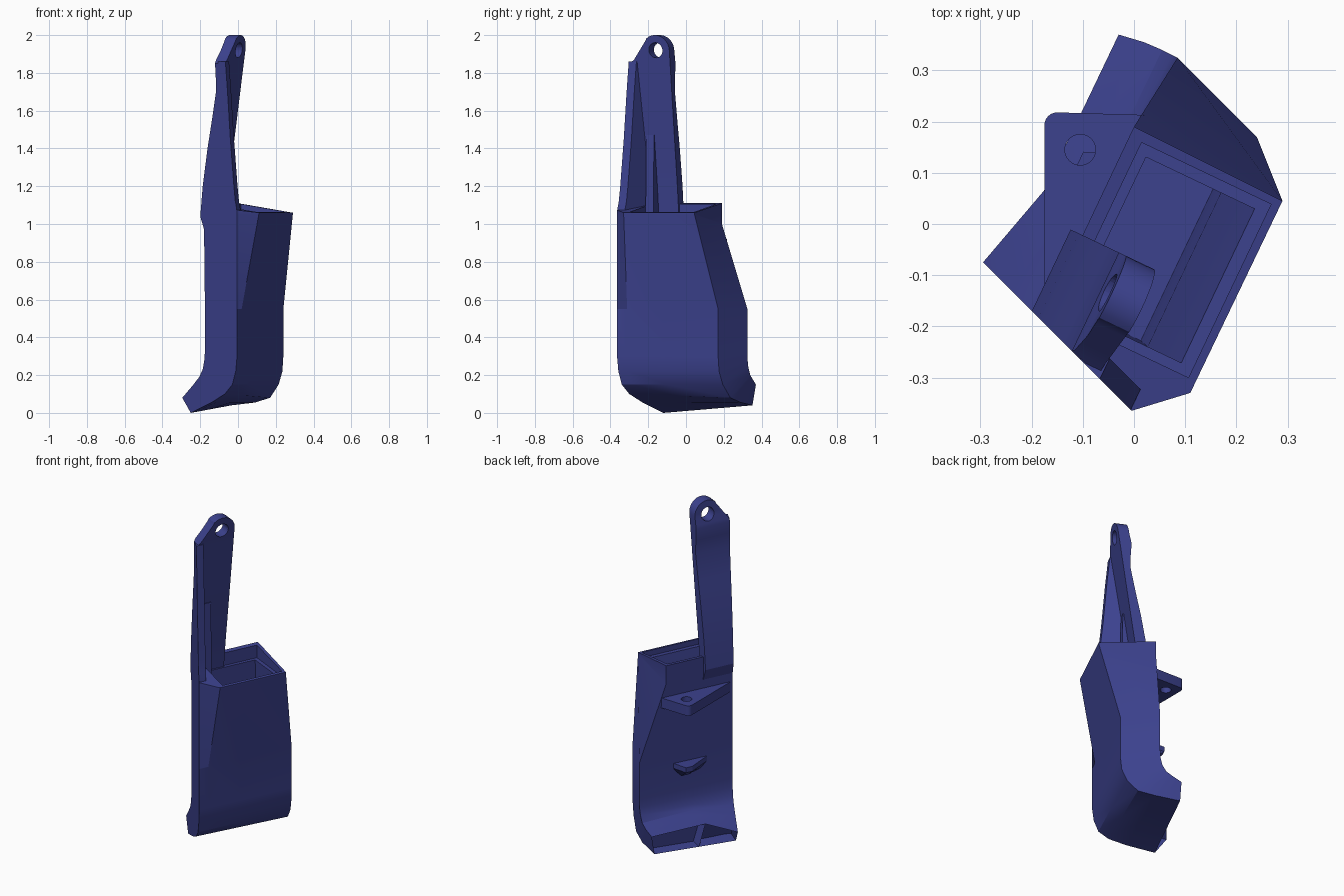
import bpy, bmesh, math
from mathutils import Vector

cube = bpy.data.objects.get("Cube")
if cube:
    bpy.data.objects.remove(cube, do_unlink=True)

blue = bpy.data.materials.new("navy_blue")
blue.use_nodes = True
COLOUR = (0.045, 0.054, 0.27, 1)
blue.diffuse_color = COLOUR
blue.node_tree.nodes["Principled BSDF"].inputs["Base Color"].default_value = COLOUR

# Inlet axes: u along the long side, v out through the front wall
U = Vector((0.43, 0.903, 0))
V = Vector((0.903, -0.43, 0))


def uvz(u, v, z):
    return U * u + V * v + Vector((0, 0, z))


def side_u(v):
    """u on the flat mounting side, where x + y = -0.37"""
    return -(0.37 + 0.473 * v) / 1.333


def table(pairs, z):
    """Linear lookup of a value by height"""
    for (z0, a), (z1, b) in zip(pairs, pairs[1:]):
        if z <= z1:
            return a + (b - a) * max(0, z - z0) / (z1 - z0)
    return pairs[-1][1]


def finish(bm, name, smooth=True):
    bmesh.ops.recalc_face_normals(bm, faces=bm.faces)
    mesh = bpy.data.meshes.new(name)
    bm.to_mesh(mesh)
    bm.free()
    mesh.materials.append(blue)
    ob = bpy.data.objects.new(name, mesh)
    bpy.context.collection.objects.link(ob)
    if smooth:
        activate(ob)
        bpy.ops.object.shade_smooth_by_angle(angle=math.radians(25))
    return ob


def activate(ob):
    bpy.ops.object.select_all(action="DESELECT")
    ob.select_set(True)
    bpy.context.view_layer.objects.active = ob


def loft(rings, cap_end=True):
    """Skin a row of equal rings; returns the bmesh and last ring"""
    bm = bmesh.new()
    rows = [[bm.verts.new(p) for p in r] for r in rings]
    n = len(rows[0])
    for a, b in zip(rows, rows[1:]):
        for i in range(n):
            j = (i + 1) % n
            bm.faces.new((a[i], a[j], b[j], b[i]))
    bm.faces.new(rows[0])
    if cap_end:
        bm.faces.new(rows[-1])
    return bm, rows[-1]


def cut(ob, cutter):
    mod = ob.modifiers.new("cut", "BOOLEAN")
    mod.operation = "DIFFERENCE"
    mod.solver = "EXACT"
    mod.object = cutter
    cutter.hide_render = True
    activate(ob)
    bpy.ops.object.modifier_apply(modifier=mod.name)
    bpy.data.objects.remove(cutter, do_unlink=True)
    bpy.ops.object.shade_smooth_by_angle(angle=math.radians(25))


def cylinder(name, centre, axis, radius, depth):
    bm = bmesh.new()
    bmesh.ops.create_cone(bm, cap_ends=True, segments=32, radius1=radius,
                          radius2=radius, depth=depth)
    bm.transform(axis.to_track_quat("Z", "Y").to_matrix().to_4x4())
    bmesh.ops.translate(bm, verts=bm.verts, vec=centre)
    return finish(bm, name, False)


# Duct: sloped rectangular inlet, tapered walls, curved elbow
A, B, C = Vector((-.18, -.19, 0)), Vector((-.005, -.365, 0)), Vector((.11, -.33, 0))
D, E = Vector((.29, .045, 0)), Vector((0, .19, 0))
inlet = [B, C, C.lerp(D, .4), D, E, E.lerp(A, .55), A]
top = [p + Vector((0, 0, 1.06 + (.24 - p.dot(V)) * .156)) for p in inlet]
collar = [p + Vector((0, 0, 1.05 if i < 4 else 1.0)) for i, p in enumerate(inlet)]

# Four elbow edges: front and back walls at the mounting and far sides
front_near = [(-.005, -.365, .55), (-.005, -.365, .3), (-.012, -.358, .22),
              (-.03, -.34, .15), (-.07, -.30, .1), (-.14, -.23, .055), (-.25, -.12, 0)]
front_far = [(.24, .17, .55), (.24, .17, .3), (.235, .175, .22),
             (.215, .195, .15), (.17, .235, .08), (.09, .29, .055), (-.035, .352, .04)]
back_far = [(.085, .325, .55), (.085, .325, .33), (.083, .326, .28),
            (.075, .33, .24), (.055, .34, .2), (.02, .355, .175), (-.03, .37, .15)]
back_near = [(-.175, -.195, .55), (-.175, -.195, .33), (-.178, -.192, .28),
             (-.187, -.183, .23), (-.205, -.165, .19), (-.24, -.13, .145), (-.295, -.075, .08)]
rings = [top, collar]
for i, row in enumerate(zip(front_near, front_far, back_far, back_near)):
    f0, f1, k1, k0 = map(Vector, row)
    lip = Vector((0, -.06, .04)) * max(0, (i - 3) / 3)
    rings.append([f0, f0.lerp(f1, .1), f0.lerp(f1, .45), f1, k1, k0.lerp(k1, .45) + lip, k0])
bm, e = loft(rings, cap_end=False)

# Two outlet slots with a divider
slots = [bm.faces.new((e[0], e[1], e[2], e[5], e[6])), bm.faces.new((e[2], e[3], e[4], e[5]))]
bmesh.ops.recalc_face_normals(bm, faces=bm.faces)
bmesh.ops.inset_individual(bm, faces=slots, thickness=.016)
for f in slots:
    inward = -f.normal * .05
    bmesh.ops.translate(bm, verts=f.verts, vec=inward)
duct = finish(bm, "duct")

# Stepped inlet cavity
steps = [(-.225, .150, -.055, .225, 1.2), (-.225, .150, -.055, .225, 1.03),
         (-.205, .128, -.035, .200, 1.03), (-.205, .140, -.035, .127, .6),
         (-.200, .140, -.035, .110, .3)]
bm, _ = loft([[uvz(a, c, z), uvz(b, c, z), uvz(b, d, z), uvz(a, d, z)]
              for a, b, c, d, z in steps])
cut(duct, finish(bm, "cavity_cutter", False))

# Leaning handle plate with rounded head
BACK = [(.97, -.08), (1.04, -.107), (1.2, -.09), (1.4, -.056), (1.55, -.025), (1.7, .004),
        (1.78, .002), (1.85, -.003), (1.92, .012), (2.0, .019)]
FRONT = [(.97, -.05), (1.1, -.04), (1.47, .012), (1.86, .065), (2.0, .085)]
HU, HZ, HR = -.143, 1.92, .08
levels = [z for z, _ in BACK[:8]] + [1.87, 1.9]
levels += [HZ + HR * math.sin(math.radians(a)) for a in range(0, 90, 10)] + [1.9999]
rings = []
for z in levels:
    vb, vf = table(BACK, z), table(FRONT, z)
    arc = math.sqrt(max(0, HR ** 2 - max(0, z - HZ) ** 2))
    right = HU + arc
    # Chamfered shoulder blending into the round head
    left = HU - arc if z > 1.975 else -9
    if 1.86 < z <= 1.975:
        left = -.28 + (z - 1.86) * .73
    lb, lf = max(left, side_u(vb)), max(left, side_u(vf))
    rings.append([uvz(lb, vb, z), uvz(right, vb, z), uvz(right, vf, z), uvz(lf, vf, z)])
bm, _ = loft(rings)
handle = finish(bm, "handle_plate")
cut(handle, cylinder("hole_cutter", uvz(HU, .045, HZ), V, .04, .4))

# Stiffening rib along the mounting side of the handle
RIB = [(1.04, .152), (1.08, .150), (1.12, .14), (1.2, .13), (1.45, .105), (1.7, .085), (1.86, .07)]
rings = []
for z, v in RIB:
    vb = table(BACK, z) + .02
    rings.append([uvz(side_u(vb), vb, z), uvz(side_u(vb) + .045, vb, z),
                  uvz(side_u(v) + .045, v, z), uvz(side_u(v), v, z)])
bm, _ = loft(rings)
finish(bm, "handle_rib")

# Small gusset at the foot of the handle
rings = []
for z, out in ((1.04, .07), (1.47, .004)):
    v = table(FRONT, z)
    rings.append([uvz(-.225, v - .02, z), uvz(-.18, v - .02, z),
                  uvz(-.18, v + out, z), uvz(-.225, v + out, z)])
bm, _ = loft(rings)
finish(bm, "handle_gusset")

# Mounting tabs on the back wall
corner = [(-.15 + .025 * math.cos(math.radians(a)), .193 + .025 * math.sin(math.radians(a)))
          for a in range(180, 89, -15)]
outline = [(-.175, -.17)] + corner + [(.02, .213), (.02, .17), (-.15, -.17)]
bm, _ = loft([[(x, y, z) for x, y in outline] for z in (.86, .92)])
upper_tab = finish(bm, "upper_tab")
cut(upper_tab, cylinder("tab_hole_cutter", Vector((-.105, .145, .89)), Vector((0, 0, 1)), .03, .3))

# Lower wedge tab: full top, shrunken underside
rings = []
for z, reach, half in ((.43, -.10, .07), (.47, -.15, .12), (.5, -.15, .12)):
    rings.append([uvz(-half, -.055, z), uvz(.045, reach, z), uvz(.085, reach, z), uvz(half, -.055, z)])
bm, _ = loft(rings)
finish(bm, "lower_tab")
